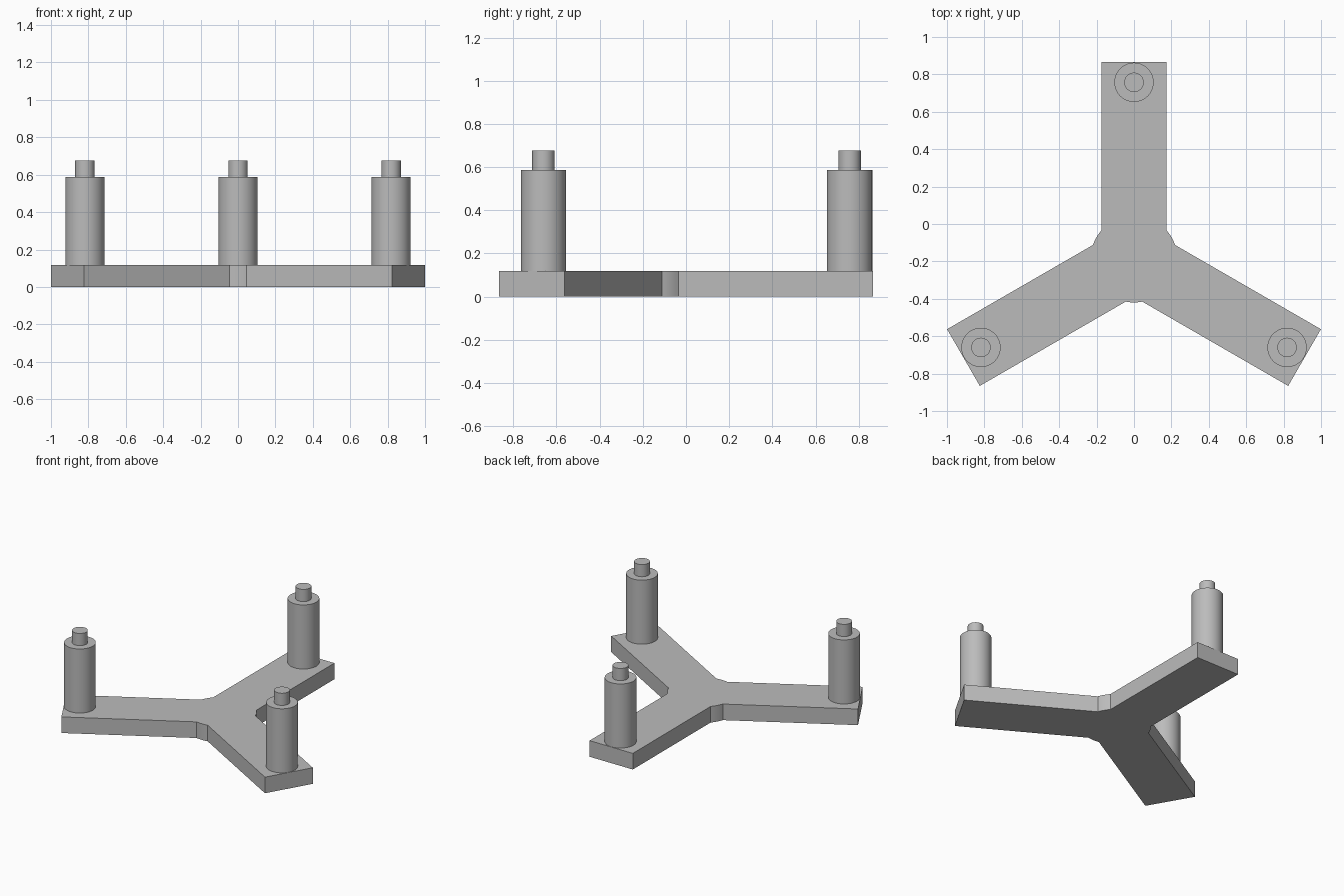
import bpy
import bmesh
from math import sin, cos, radians, asin, sqrt
from mathutils import Vector, Matrix

if "Cube" in bpy.data.objects:
    bpy.data.objects.remove(bpy.data.objects["Cube"])

HUB = Vector((0, -0.1875, 0))
ARM_LENGTH, HALF_WIDTH, HUB_RADIUS = 1.053, 0.175, 0.232
POST_DISTANCE = 0.945
PLATE_TOP, POST_TOP, PIN_TOP = 0.118, 0.587, 0.676

grey = bpy.data.materials.new("light_grey")
grey.use_nodes = True
colour = (0.5, 0.5, 0.5, 1)
grey.diffuse_color = colour
grey.node_tree.nodes["Principled BSDF"].inputs["Base Color"].default_value = colour


def finish(name, bm):
    bmesh.ops.recalc_face_normals(bm, faces=bm.faces)
    mesh = bpy.data.meshes.new(name)
    bm.to_mesh(mesh)
    bm.free()
    mesh.materials.append(grey)
    obj = bpy.data.objects.new(name, mesh)
    bpy.context.collection.objects.link(obj)
    bpy.ops.object.select_all(action="DESELECT")
    obj.select_set(True)
    bpy.context.view_layer.objects.active = obj
    bpy.ops.object.shade_smooth_by_angle(angle=radians(30))
    return obj


def turned(x, y, angle):
    return HUB + Matrix.Rotation(angle, 3, "Z") @ Vector((x, y, 0))


# Three-armed base plate with a round hub filling the inner corners
bm = bmesh.new()
outline = []
root = asin(HALF_WIDTH / HUB_RADIUS)
steps = 6
for i in range(3):
    turn = radians(120 * i)
    outline += [turned(HALF_WIDTH, ARM_LENGTH, turn), turned(-HALF_WIDTH, ARM_LENGTH, turn)]
    for s in range(steps + 1):
        a = root + (radians(120) - 2 * root) * s / steps
        outline.append(turned(-HUB_RADIUS * sin(a), HUB_RADIUS * cos(a), turn))
base = bm.faces.new([bm.verts.new(p) for p in outline])
top = bmesh.ops.extrude_face_region(bm, geom=[base])["geom"]
bmesh.ops.translate(bm, vec=(0, 0, PLATE_TOP),
                    verts=[v for v in top if isinstance(v, bmesh.types.BMVert)])
finish("base_plate", bm)


# Stepped post, turned from a half profile: wide body and narrow pin
def post(name, place):
    bm = bmesh.new()
    profile = [(0, PLATE_TOP), (0.105, PLATE_TOP), (0.105, POST_TOP),
               (0.052, POST_TOP), (0.052, PIN_TOP), (0, PIN_TOP)]
    verts = [bm.verts.new((r, 0, z)) for r, z in profile]
    edges = [bm.edges.new(pair) for pair in zip(verts, verts[1:])]
    bmesh.ops.spin(bm, geom=verts + edges, cent=(0, 0, 0), axis=(0, 0, 1),
                   angle=radians(360), steps=48, use_duplicate=False)
    bmesh.ops.remove_doubles(bm, verts=bm.verts, dist=0.0001)
    finish(name, bm).location = place


for i, name in enumerate(("back_post", "right_post", "left_post")):
    post(name, turned(0, POST_DISTANCE, radians(120 * i)))
